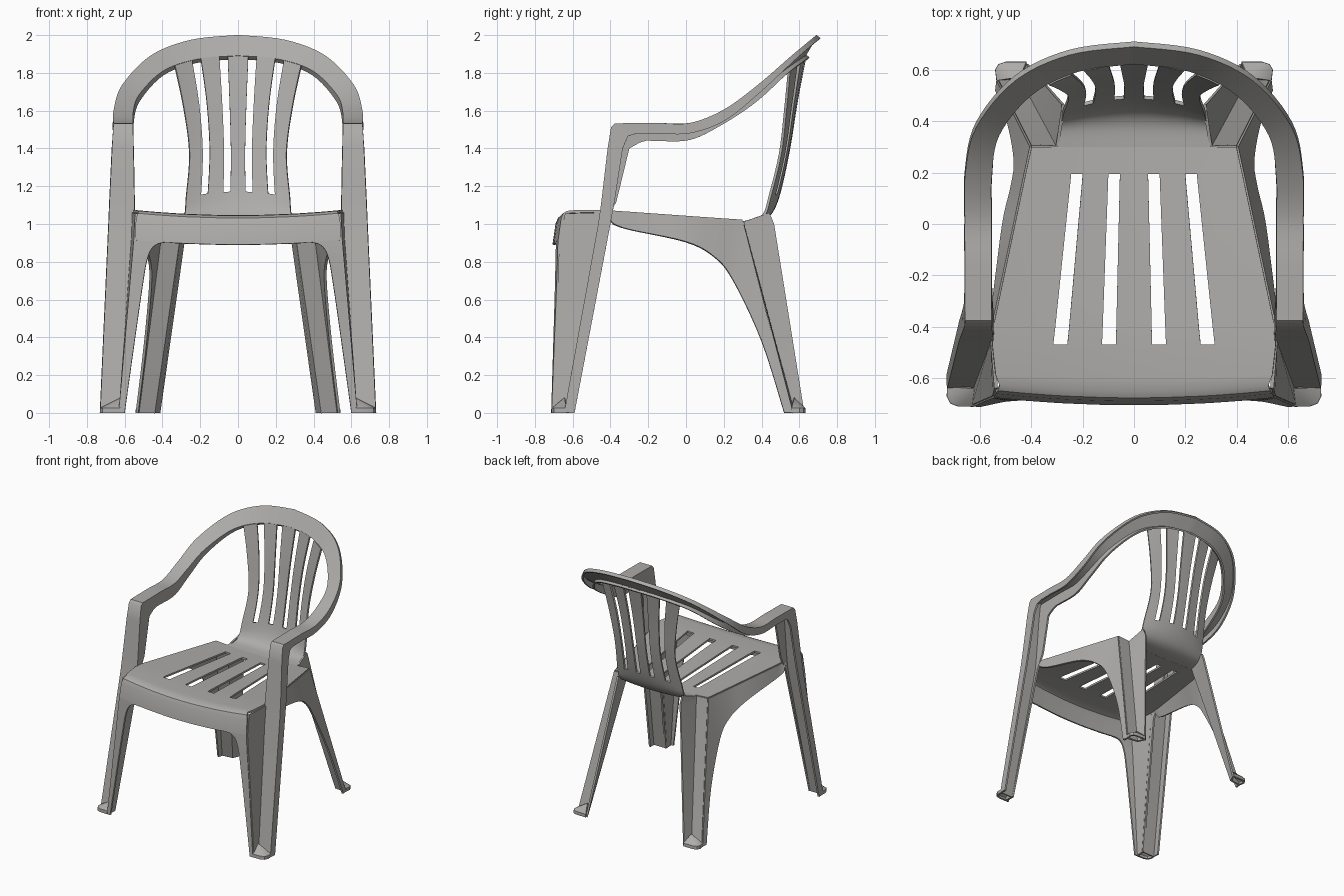
import bpy, bmesh, math
from mathutils import Vector

grey = bpy.data.materials.new("grey plastic")
grey.diffuse_color = (0.42, 0.413, 0.40, 1)
THICK = 0.014


def finish(name, bm):
    """Mirror a half shell across x, give it thickness and smooth shading."""
    bmesh.ops.remove_doubles(bm, verts=bm.verts, dist=1e-5)
    bmesh.ops.recalc_face_normals(bm, faces=bm.faces)
    me = bpy.data.meshes.new(name)
    bm.to_mesh(me)
    bm.free()
    me.materials.append(grey)
    ob = bpy.data.objects.new(name, me)
    bpy.context.collection.objects.link(ob)
    m = ob.modifiers.new("mirror", 'MIRROR')
    m.merge_threshold = 0.0005
    s = ob.modifiers.new("shell", 'SOLIDIFY')
    s.thickness = THICK
    s.offset = 0
    bpy.ops.object.select_all(action='DESELECT')
    ob.select_set(True)
    bpy.context.view_layer.objects.active = ob
    bpy.ops.object.convert(target='MESH')
    bpy.ops.object.shade_smooth_by_angle(angle=math.radians(35))
    return ob


def catmull(a, b, c, d, t):
    return 0.5 * (2 * b + (c - a) * t + (2 * a - 5 * b + 4 * c - d) * t * t
                  + (3 * b - a - 3 * c + d) * t ** 3)


def loft(name, rows, n=1, start=0, linear=(), skip=lambda seg, col: False):
    """Skin a grid through key rows; rows after 'start' are splined."""
    rows = [[Vector(p) for p in r] for r in rows]
    last = len(rows) - 1
    grid, segs = [rows[0]], []
    for i in range(last):
        k = n if i >= start else 1
        for j in range(1, k + 1):
            t = j / k
            row = []
            for c in range(len(rows[0])):
                b, d = rows[i][c], rows[i + 1][c]
                if k == 1 or c in linear:
                    row.append(b.lerp(d, t))
                else:
                    row.append(catmull(rows[max(i - 1, start)][c], b, d,
                                       rows[min(i + 2, last)][c], t))
            grid.append(row)
            segs.append(i)
    bm = bmesh.new()
    vs = [[bm.verts.new(p) for p in r] for r in grid]
    for r, seg in enumerate(segs):
        for c in range(len(vs[0]) - 1):
            if not skip(seg, c):
                bm.faces.new((vs[r][c], vs[r][c + 1], vs[r + 1][c + 1], vs[r + 1][c]))
    loose = [v for v in bm.verts if not v.link_faces]
    bmesh.ops.delete(bm, geom=loose, context='VERTS')
    return finish(name, bm)


def panel_row(y, z, a, b, c, d, edge, bow, lift):
    """One cross row of the seat or back: slot edges a-b and c-d, bowed in y and z."""
    xs = (0, a, b, c, d, (d + edge) / 2, edge)
    return [(x, y + bow * x * x, z + lift * x * x) for x in xs]


# Seat with front apron and four slots
seat = [
    (-.700, .890, .07, .125, .26, .315, .545, .10, .08),
    (-.684, 1.00, .07, .125, .26, .315, .540, .10, .09),
    (-.673, 1.027, .07, .125, .26, .315, .530, .10, .09),
    (-.650, 1.038, .07, .125, .26, .315, .525, .08, .09),
    (-.600, 1.040, .07, .125, .26, .315, .540, .04, .09),
    (-.470, 1.040, .07, .125, .26, .315, .553, 0, .09),
    (-.400, 1.038, .069, .122, .253, .307, .549, 0, .09),
    (.195, 1.005, .055, .100, .20, .245, .423, 0, .1),
    (.300, 1.00, .05, .09, .185, .225, .40, 0, .1),
]
loft("seat", [panel_row(*r) for r in seat],
     skip=lambda s, c: s in (5, 6) and c in (1, 3))

# Backrest rising from the seat into five slats
back = [
    (.300, 1.00, .05, .09, .185, .225, .30, 0, .1),
    (.390, 1.012, .048, .087, .18, .22, .29, -.15, .1),
    (.450, 1.06, .045, .083, .172, .21, .28, -.4, 0),
    (.495, 1.17, .04, .078, .16, .197, .275, -.7, -.4),
    (.545, 1.40, .038, .075, .15, .188, .257, -.7, -.4),
    (.585, 1.65, .045, .085, .165, .207, .288, -.7, -.4),
    (.632, 1.895, .055, .10, .197, .245, .335, -.75, -.5),
]
loft("backrest", [panel_row(*r) for r in back], n=5,
     skip=lambda s, c: s >= 3 and c in (1, 3))

# Front leg channel, armrest and top hoop in one strip:
# outer edge xyz, inner edge xyz, outer flange dy dz, inner flange dy dz
strip = [
    (.725, -.64, 0, .62, -.64, 0, .05, 0, .01, 0),
    (.68, -.46, 1.0, .552, -.46, 1.0, .06, 0, .03, 0),
    (.675, -.443, 1.12, .553, -.443, 1.12, .065, 0, .075, 0),
    (.662, -.41, 1.40, .558, -.41, 1.40, .075, 0, .11, 0),
    (.656, -.392, 1.51, .56, -.392, 1.51, .085, -.045, .145, -.08),
    (.655, -.375, 1.528, .56, -.375, 1.528, .11, -.05, .17, -.085),
    (.655, -.16, 1.53, .56, -.16, 1.53, 0, -.05, 0, -.09),
    (.655, .02, 1.53, .56, .02, 1.53, 0, -.05, 0, -.085),
    (.653, .20, 1.60, .56, .18, 1.585, .01, -.05, .01, -.06),
    (.61, .38, 1.73, .53, .35, 1.68, .015, -.03, .02, -.035),
    (.46, .56, 1.885, .40, .51, 1.81, .015, -.018, .02, -.02),
    (.25, .66, 1.968, .22, .60, 1.873, .015, -.015, .02, -.015),
    (0, .692, 1.994, 0, .63, 1.893, .015, -.015, .02, -.015),
]
rows = []
for ox, oy, oz, ix, iy, iz, fy, fz, gy, gz in strip:
    rows.append([(ox, oy + fy, oz + fz), (ox, oy, oz), (ix, iy, iz), (ix, iy + gy, iz + gz)])
loft("armrest_and_hoop", rows, n=6, start=5)

# Front legs: panel running forward from the channel, then the front face
loft("front_leg_side", [
    [(.553, -.455, 1.06), (.538, -.64, 1.055)],
    [(.558, -.475, .92), (.545, -.67, .915)],
    [(.62, -.64, 0), (.625, -.705, 0)]])
loft("front_leg_face", [
    [(.545, -.67, .915), (.36, -.687, .90)],
    [(.548, -.672, .88), (.43, -.682, .892)],
    [(.553, -.674, .80), (.475, -.684, .83)],
    [(.572, -.681, .60), (.51, -.688, .64)],
    [(.625, -.705, 0), (.60, -.707, 0)]], n=5, linear=(0,))

# Side aprons sweeping down into the rear legs
loft("side_apron", [
    [(.55, -.44, 1.065), (.567, -.385, 1.0)],
    [(.54, -.36, 1.062), (.547, -.30, .97)],
    [(.468, -.02, 1.037), (.508, 0, .905)],
    [(.428, .17, 1.024), (.474, .15, .825)],
    [(.40, .30, 1.016), (.463, .25, .70)],
    [(.465, .43, .51), (.49, .40, .38)],
    [(.53, .56, 0), (.535, .52, 0)]], n=5, linear=(0,))

# Rear legs: stepped back panels
loft("rear_leg", [
    [(.40, .30, 1.016), (.30, .30, 1.01), (.278, .44, 1.06)],
    [(.402, .305, .98), (.304, .308, .98), (.276, .465, 1.0)],
    [(.53, .56, 0), (.445, .57, 0), (.418, .625, 0)]])


# Feet: sloped cap in each leg corner with a short skirt
def foot(name, apex, rim):
    bm = bmesh.new()
    top = bm.verts.new(apex)
    up = [bm.verts.new((x, y, .022)) for x, y in rim]
    low = [bm.verts.new((x, y, 0)) for x, y in rim]
    for i in range(len(rim) - 1):
        bm.faces.new((top, up[i], up[i + 1]))
        bm.faces.new((up[i], low[i], low[i + 1], up[i + 1]))
    finish(name, bm)


foot("front_foot", (.62, -.64, .075),
     [(.722, -.635), (.724, -.67), (.712, -.695), (.685, -.705), (.625, -.706)])
foot("rear_foot", (.445, .57, .075),
     [(.53, .56), (.535, .60), (.525, .618), (.50, .626), (.42, .626)])
